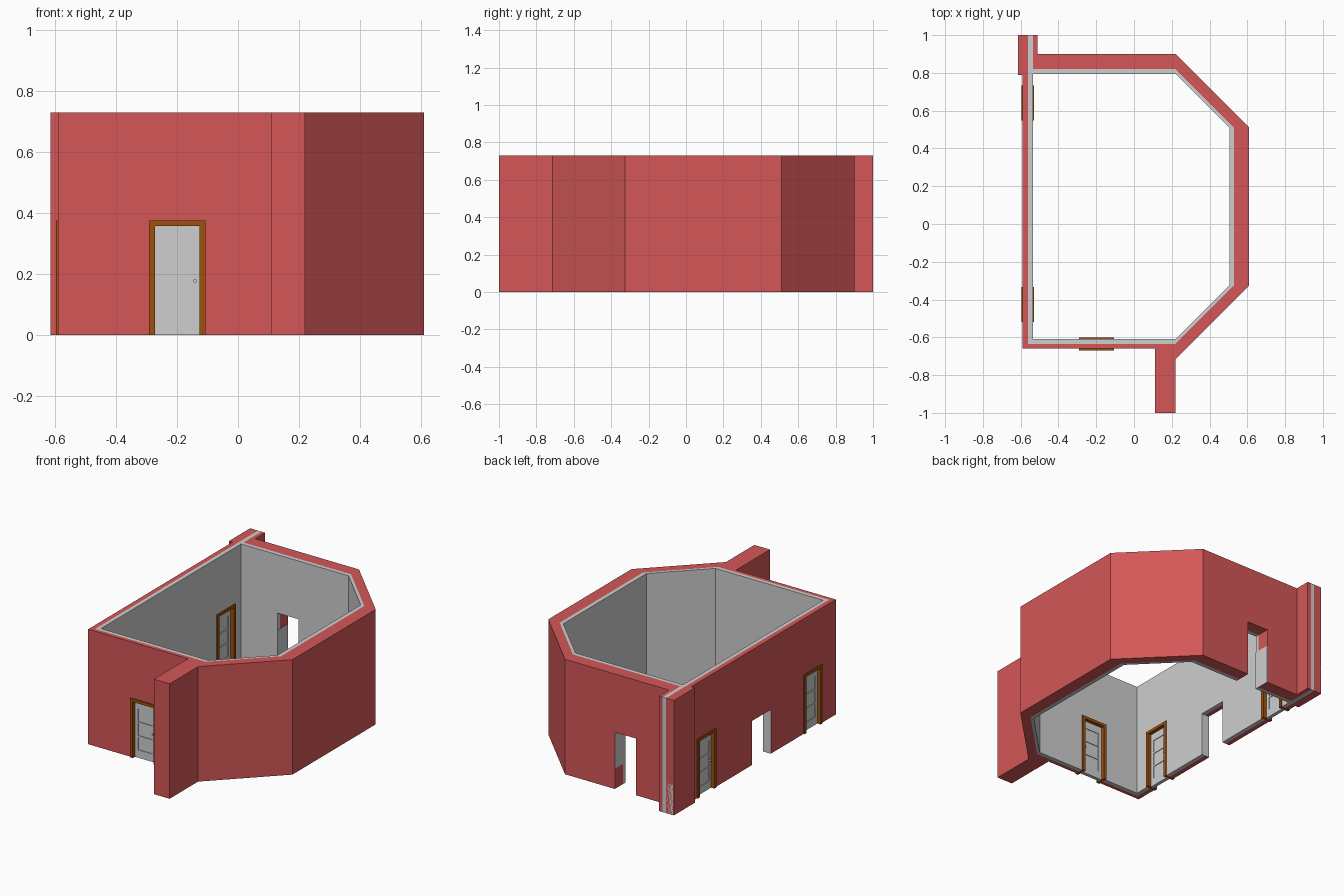
import bpy, bmesh, math
from mathutils import Matrix, Vector

if "Cube" in bpy.data.objects:
    bpy.data.objects.remove(bpy.data.objects["Cube"])

H = 0.73


def material(name, rgb):
    m = bpy.data.materials.new(name)
    m.diffuse_color = (*rgb, 1)
    m.use_nodes = True
    m.node_tree.nodes["Principled BSDF"].inputs["Base Color"].default_value = m.diffuse_color
    return m


RED = material("red wall", (0.66, 0.095, 0.095))
GREY = material("light grey", (0.62, 0.62, 0.62))
BROWN = material("brown wood", (0.34, 0.08, 0.004))


def to_object(bm, name, mat, matrix=None):
    if matrix:
        bm.transform(matrix)
    bmesh.ops.recalc_face_normals(bm, faces=bm.faces)
    me = bpy.data.meshes.new(name)
    bm.to_mesh(me)
    bm.free()
    if mat:
        me.materials.append(mat)
    ob = bpy.data.objects.new(name, me)
    bpy.context.collection.objects.link(ob)
    return ob


def extrude(bm, pts, vec):
    """Extrude a planar outline into a closed solid."""
    face = bm.faces.new([bm.verts.new(p) for p in pts])
    ext = bmesh.ops.extrude_face_region(bm, geom=[face], use_keep_orig=True)
    bmesh.ops.translate(bm, vec=Vector(vec),
                        verts=[g for g in ext["geom"] if isinstance(g, bmesh.types.BMVert)])


def prism(name, outline, z0, z1, mat=None):
    bm = bmesh.new()
    extrude(bm, [(x, y, z0) for x, y in outline], (0, 0, z1 - z0))
    return to_object(bm, name, mat)


def add_box(bm, lo, hi):
    size = [b - a for a, b in zip(lo, hi)]
    mid = [(a + b) / 2 for a, b in zip(lo, hi)]
    bmesh.ops.create_cube(bm, size=1, matrix=Matrix.Translation(mid) @ Matrix.Diagonal((*size, 1)))


def box(name, lo, hi, mat=None):
    bm = bmesh.new()
    add_box(bm, lo, hi)
    return to_object(bm, name, mat)


def cut(target, cutters):
    bpy.context.view_layer.objects.active = target
    for c in cutters:
        mod = target.modifiers.new("cut", "BOOLEAN")
        mod.operation = "DIFFERENCE"
        mod.solver = "EXACT"
        mod.object = c
        bpy.ops.object.modifier_apply(modifier=mod.name)


# Wall outlines: outside, seam between red shell and grey lining, room
outer = [(-0.59, -0.66), (0.11, -0.66), (0.11, -1), (0.22, -1), (0.22, -0.715),
         (0.61, -0.325), (0.61, 0.51), (0.22, 0.9), (-0.51, 0.9), (-0.51, 1),
         (-0.615, 1), (-0.615, 0.79), (-0.59, 0.79)]


def seam(end):
    return [(-0.56, -0.635), (0.22, -0.635), (0.53, -0.325), (0.53, 0.51),
            (0.22, 0.82), (-0.535, 0.82), (-0.535, end), (-0.56, end)]


room = [(-0.535, -0.61), (0.22, -0.61), (0.505, -0.325), (0.505, 0.51),
        (0.22, 0.795), (-0.535, 0.795)]

shell = prism("outer_wall", outer, 0, H, RED)
lining = prism("inner_wall", seam(1.0), 0, H, GREY)
seam_cutter = prism("seam_cutter", seam(1.2), -0.1, H + 0.1)
room_cutter = prism("room_cutter", room, -0.1, H + 0.1)

# Door holes and plain openings
DW, DH = 0.0925, 0.375
holes = [
    box("front_hole", (-0.199 - DW, -0.75, -0.1), (-0.199 + DW, -0.5, DH)),
    box("left_hole_a", (-0.7, 0.64 - DW, -0.1), (-0.45, 0.64 + DW, DH)),
    box("left_hole_b", (-0.7, -0.427 - DW, -0.1), (-0.45, -0.427 + DW, DH)),
    box("left_opening", (-0.7, -0.01, -0.1), (-0.45, 0.18, 0.28)),
    box("back_opening", (-0.28, 0.7, -0.1), (-0.13, 0.95, 0.36)),
]
cut(shell, [seam_cutter] + holes)
cut(lining, [room_cutter] + holes)
for c in [seam_cutter, room_cutter] + holes:
    bpy.data.objects.remove(c)

# Thin grey facings in the openings and on the wall stub end
box("back_opening_facing_left", (-0.28, 0.795, 0), (-0.278, 0.9, 0.25), GREY)
box("back_opening_facing_right", (-0.132, 0.795, 0.13), (-0.13, 0.9, 0.36), GREY)
box("left_opening_facing", (-0.59, -0.01, 0), (-0.535, -0.008, 0.28), GREY)
box("stub_end_facing", (-0.61, 0.998, 0), (-0.535, 1.0, 0.19), GREY)


def door(prefix, matrix, side):
    """Framed three-panel door; local x along the wall, y through it."""
    f, t = DW - 0.02, DH - 0.018
    bm = bmesh.new()
    arch = [(-DW, 0), (-DW, DH), (DW, DH), (DW, 0), (f, 0), (f, t), (-f, t), (-f, 0)]
    extrude(bm, [(x, -0.034, z) for x, z in arch], (0, 0.068, 0))
    to_object(bm, prefix + "_frame", BROWN, matrix)

    # Leaf: thin core with stiles and rails around three recessed panels
    bm = bmesh.new()
    p = 0.05
    add_box(bm, (-p, -0.007, 0.04), (p, 0.007, 0.32))
    for s in (-1, 1):
        add_box(bm, (min(s * p, s * f), -0.011, 0), (max(s * p, s * f), 0.011, t))
    for z0, z1 in ((0, 0.05), (0.13, 0.14), (0.219, 0.228), (0.308, t)):
        add_box(bm, (-p, -0.011, z0), (p, 0.011, z1))
    to_object(bm, prefix + "_leaf", GREY, matrix)

    # Knobs on both faces
    bm = bmesh.new()
    bmesh.ops.create_cone(bm, cap_ends=True, segments=16, radius1=0.006, radius2=0.006, depth=0.044,
                          matrix=Matrix.Translation((side * 0.058, 0, 0.178))
                          @ Matrix.Rotation(math.pi / 2, 4, "X"))
    to_object(bm, prefix + "_knob", GREY, matrix)


turn = Matrix.Rotation(math.pi / 2, 4, "Z")
door("front_door", Matrix.Translation((-0.199, -0.635, 0)), 1)
door("left_door_rear", Matrix.Translation((-0.5625, 0.64, 0)) @ turn, -1)
door("left_door_front", Matrix.Translation((-0.5625, -0.427, 0)) @ turn, 1)
